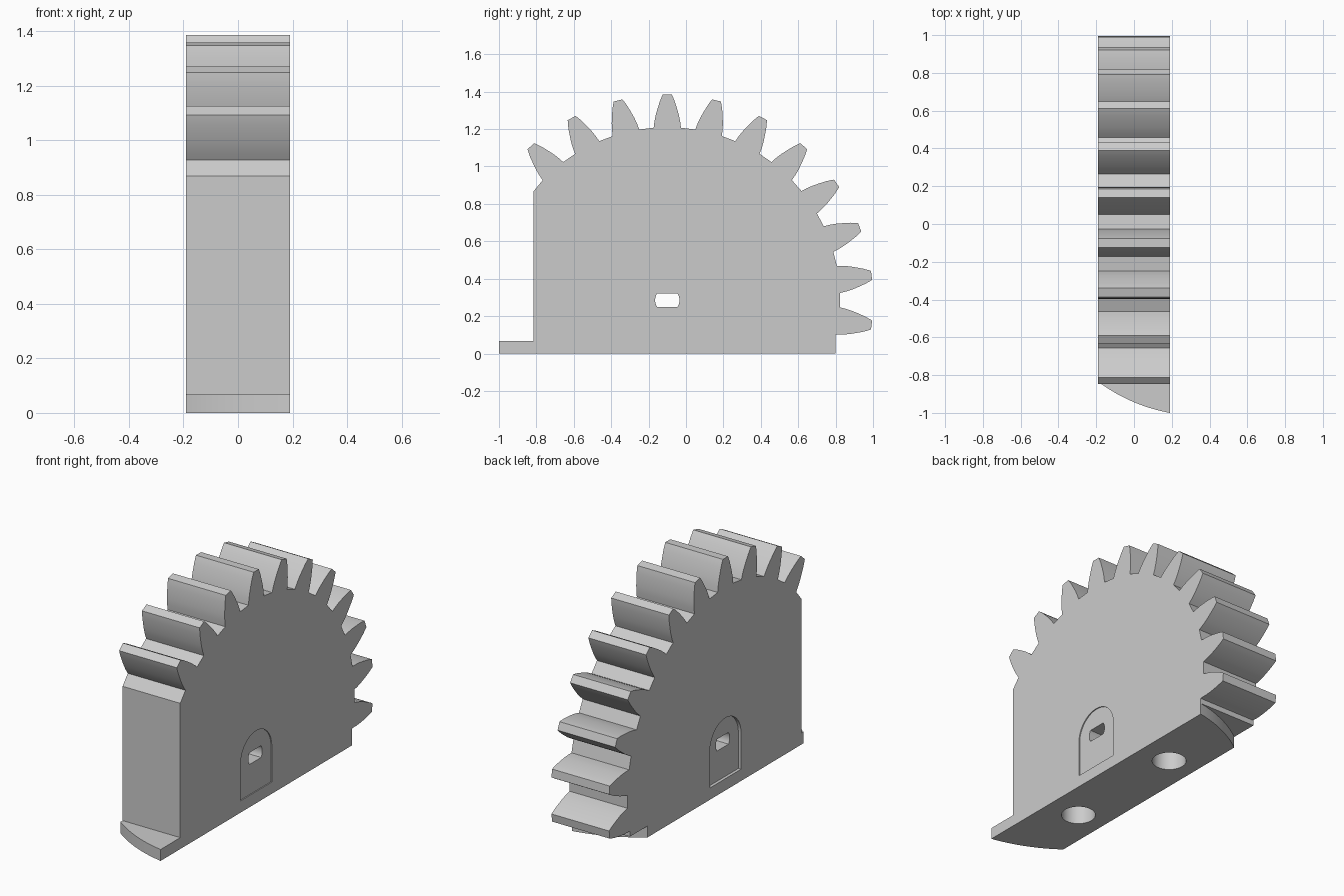
import bpy, bmesh, math
from mathutils import Vector

if "Cube" in bpy.data.objects:
    bpy.data.objects.remove(bpy.data.objects["Cube"], do_unlink=True)

HALF = 0.19                 # half thickness of the gear
CY, CZ = -0.1, 0.285        # gear axis
ROOT, TEETH = 0.922, 26
PLATE_H = 0.068
FRONT, BACK = -0.815, 0.8

grey = bpy.data.materials.new("plain grey")
grey.use_nodes = True
colour = (0.6, 0.6, 0.6, 1)
grey.diffuse_color = colour
grey.node_tree.nodes["Principled BSDF"].inputs["Base Color"].default_value = colour


def prism(name, points, offset):
    """Extrude a closed outline of 3D points along offset."""
    bm = bmesh.new()
    face = bm.faces.new([bm.verts.new(p) for p in points])
    ext = bmesh.ops.extrude_face_region(bm, geom=[face])
    verts = [g for g in ext["geom"] if isinstance(g, bmesh.types.BMVert)]
    bmesh.ops.translate(bm, verts=verts, vec=Vector(offset))
    bmesh.ops.recalc_face_normals(bm, faces=bm.faces[:])
    mesh = bpy.data.meshes.new(name)
    bm.to_mesh(mesh)
    bm.free()
    mesh.materials.append(grey)
    obj = bpy.data.objects.new(name, mesh)
    bpy.context.collection.objects.link(obj)
    return obj


def side_prism(name, outline, x0, x1):
    return prism(name, [(x0, y, z) for y, z in outline], (x1 - x0, 0, 0))


def arc(radius, start, end, steps):
    angles = [math.radians(start + (end - start) * i / steps) for i in range(steps + 1)]
    return [(radius * math.cos(a), radius * math.sin(a)) for a in angles]


def cut(obj, cutters):
    bpy.context.view_layer.objects.active = obj
    for cutter in cutters:
        mod = obj.modifiers.new("cut", 'BOOLEAN')
        mod.operation, mod.solver, mod.object = 'DIFFERENCE', 'EXACT', cutter
        bpy.ops.object.modifier_apply(modifier=mod.name)


# Tooth flank: distance from axis and half width
flank = [(ROOT, 0.073), (0.955, 0.069), (0.99, 0.062), (1.025, 0.052),
         (1.06, 0.041), (1.085, 0.031), (1.1, 0.024)]
tooth = [(-w, r) for r, w in flank] + [(w, r) for r, w in reversed(flank)]

# Gear body outline: flat front, eleven teeth, flat back
outline = [(FRONT, PLATE_H), (FRONT, 0.868)]
for i in range(-3, 8):
    a = i * math.tau / TEETH
    c, s = math.cos(a), math.sin(a)
    outline += [(CY + u * c + v * s, CZ - u * s + v * c) for u, v in tooth]
outline += [(BACK, 0.1), (BACK, PLATE_H)]
body = side_prism("gear_body", outline, -HALF, HALF)

# Base plate with rounded ends
R, CX = 0.915, 0.355
plate_pts = []
for sign in (-1, 1):
    xs = [-HALF + 2 * HALF * i / 16 for i in range(17)]
    if sign > 0:
        xs.reverse()
    plate_pts += [(x, CY + sign * math.sqrt(R * R - (x - CX) ** 2), 0) for x in xs]
plate = prism("base_plate", plate_pts, (0, 0, PLATE_H))

# Blind bolt holes in the underside
holes = []
for side in (-1, 1):
    ring = [(x - 0.01, y + CY + side * 0.39, -0.1) for x, y in arc(0.094, 0, 360, 40)[:-1]]
    holes.append(prism("bolt_hole_cutter", ring, (0, 0, 0.4)))

# Axle slot through the body: a round hole with flat top and bottom
tip = math.degrees(math.asin(0.035 / 0.065))
ends = arc(0.065, -tip, tip, 10) + arc(0.065, 180 - tip, 180 + tip, 10)
slot = side_prism("slot_cutter", [(CY + y, CZ + z) for y, z in ends], -0.5, 0.5)

# Shallow arched recesses on both sides
arch = [(CY + y, CZ + z) for y, z in arc(0.147, 0, 180, 28)]
arch += [(CY - 0.147, PLATE_H + 0.002), (CY + 0.147, PLATE_H + 0.002)]
recesses = [side_prism("recess_cutter", arch, -0.5, -HALF + 0.018),
            side_prism("recess_cutter", arch, HALF - 0.006, 0.5)]

cut(body, holes + recesses + [slot])
cut(plate, holes)

for cutter in holes + recesses + [slot]:
    bpy.data.objects.remove(cutter, do_unlink=True)

# Smooth the curved walls, keep the edges sharp
bpy.ops.object.select_all(action='DESELECT')
for obj in (body, plate):
    obj.select_set(True)
bpy.context.view_layer.objects.active = body
bpy.ops.object.shade_smooth_by_angle(angle=math.radians(20))
